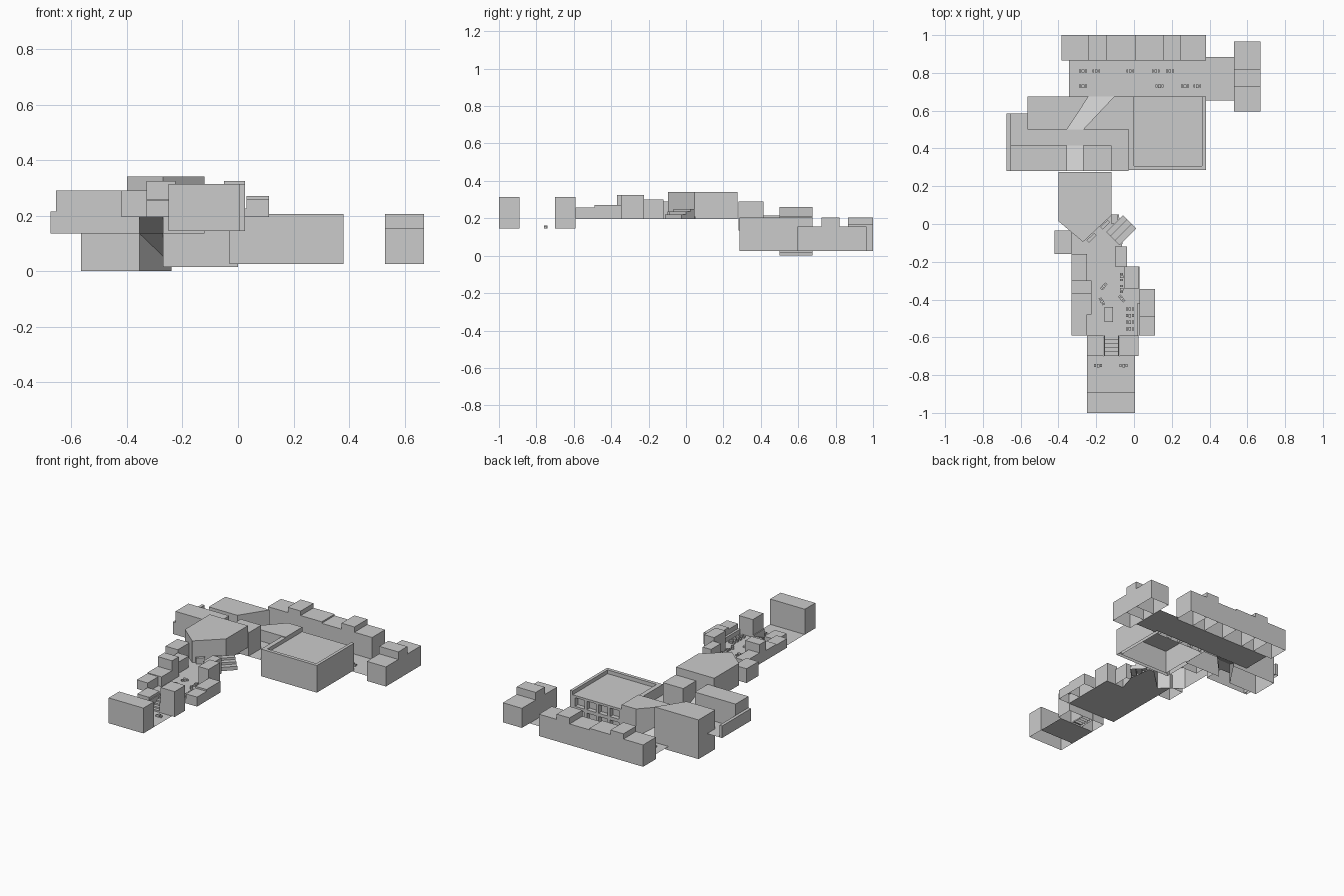
import bpy, bmesh
from math import radians, cos, sin

if "Cube" in bpy.data.objects:
    bpy.data.objects.remove(bpy.data.objects["Cube"])


def mesh_object(name, bm):
    bmesh.ops.recalc_face_normals(bm, faces=bm.faces)
    me = bpy.data.meshes.new(name)
    bm.to_mesh(me)
    bm.free()
    ob = bpy.data.objects.new(name, me)
    bpy.context.collection.objects.link(ob)
    return ob


def add_prism(bm, pts, z0, z1):
    """Extruded outline, left open underneath."""
    lo = [bm.verts.new((x, y, z0)) for x, y in pts]
    hi = [bm.verts.new((x, y, z1)) for x, y in pts]
    bm.faces.new(hi)
    n = len(pts)
    for i in range(n):
        j = (i + 1) % n
        bm.faces.new((lo[i], lo[j], hi[j], hi[i]))


def rect(x0, x1, y0, y1):
    return [(x0, y0), (x1, y0), (x1, y1), (x0, y1)]


def turned(cx, cy, w, d, ang, ox=0, oy=0):
    c, s = cos(radians(ang)), sin(radians(ang))
    return [(cx + c * (x + ox) - s * (y + oy), cy + s * (x + ox) + c * (y + oy))
            for x, y in rect(-w / 2, w / 2, -d / 2, d / 2)]


def prism(name, pts, z0, z1):
    bm = bmesh.new()
    add_prism(bm, pts, z0, z1)
    return mesh_object(name, bm)


def box(name, x0, x1, y0, y1, z0, z1):
    return prism(name, rect(x0, x1, y0, y1), z0, z1)


def sheet(name, pts):
    bm = bmesh.new()
    f = bm.faces.new([bm.verts.new(p) for p in pts])
    ob = mesh_object(name, bm)
    if len(pts) > 2 and ob.data.polygons[0].normal.z < 0:
        ob.data.flip_normals()
    return ob


def ground(name, pts, z):
    return sheet(name, [(x, y, z) for x, y in pts])


LOW, STREET, UP, FRONT = 0.025, 0.135, 0.195, 0.145

# Lower plaza with the back row and the east block
ground("lower_plaza", [(-.345, .675), (.38, .675), (.38, .655), (.53, .655), (.53, .885),
                       (.38, .885), (.38, .865), (-.345, .865)], LOW)
row_x = [-.385, -.24, -.145, .01, .155, .25, .38]
row_h = [.17, .205, .175, .165, .205, .17]
for a, b, h in zip(row_x, row_x[1:], row_h):
    box("back_row_house", a, b, .865, 1, LOW, h)
for a, b, h in [(.595, .725, .155), (.725, .82, .205), (.82, .965, .155)]:
    box("east_house", .53, .67, a, b, LOW, h)

# Large hall: parapet walls on three sides, sunken roof, windowed back
box("hall_front_wall", -.03, .38, .285, .308, LOW, .205)
box("hall_left_wall", -.03, 0, .308, .5, LOW, .205)
box("hall_inner_left_wall", -.012, 0, .5, .675, LOW, .205)
box("hall_right_wall", .36, .38, .308, .675, LOW, .205)
ground("hall_roof", rect(0, .36, .308, .675), .18)
sheet("hall_recessed_wall", [(0, .645, LOW), (.36, .645, LOW), (.36, .645, .18), (0, .645, .18)])
for z0, z1 in [(.086, .108), (.165, .18)]:
    box("hall_facade_band", 0, .36, .645, .675, z0, z1)
    ground("hall_band_soffit", rect(0, .36, .645, .675), z0)
for i in range(5):
    x = .009 + i * .0855
    box("hall_facade_pier", x - .009, x + .009, .645, .675, LOW, .165)

# Street level with the slopes up and down
ground("middle_street", rect(-.655, -.03, .415, .5), STREET)
ground("side_terrace", rect(-.655, -.565, .5, .585), STREET)
ground("street_east_end", rect(-.12, -.03, .28, .415), STREET)
box("terrace_west_wall", -.675, -.655, .28, .585, STREET, .215)
sheet("upper_slope", [(-.355, .28, UP), (-.27, .28, UP), (-.27, .415, STREET), (-.355, .415, STREET)])
sheet("lower_slope", [(-.355, .5, STREET), (-.27, .5, STREET), (-.105, .675, LOW), (-.24, .675, LOW)])
box("street_house_west", -.655, -.355, .28, .415, STREET, .29)
box("street_house_east", -.27, -.12, .28, .415, STREET, .29)
prism("corner_house_west", [(-.565, .5), (-.355, .5), (-.24, .675), (-.565, .675)], 0, .26)
prism("corner_house_east", [(-.27, .5), (0, .5), (0, .675), (-.105, .675)], .015, .21)

# Five-sided main building with its corner porch
prism("main_building", [(-.4, .275), (-.4, .015), (-.27, -.095), (-.12, .045), (-.12, .275)], UP, .34)
for t in (-.055, .045):
    prism("porch_block", turned(-.185, -.035, .055, .018, 44, t), UP, .235)
box("side_steps", -.12, -.085, .0, .05, UP, .21)
for i, h in enumerate((.25, .235, .22)):
    prism("angled_stall_tier", turned(-.068, -.033, .125, .033, 45, 0, (1 - i) * .033), UP, h)

# Upper plaza and its houses
ground("upper_plaza", [(-.33, -.59), (.03, -.59), (.03, -.225), (-.1, -.225), (-.06, -.1),
                       (-.08, .05), (-.12, .05), (-.27, -.095), (-.33, -.04)], UP)
upper_houses = [
    (-.42, -.33, -.16, -.035, .29), (-.33, -.25, -.3, -.16, .27), (-.33, -.225, -.37, -.3, .325),
    (-.33, -.225, -.48, -.37, .26), (-.33, -.25, -.59, -.48, .255),
    (-.1, -.038, -.225, -.12, .30), (-.05, .025, -.345, -.225, .325),
    (.03, .112, -.49, -.345, .27), (.03, .112, -.59, -.49, .258), (.015, .03, -.59, -.42, .225),
]
for x0, x1, y0, y1, h in upper_houses:
    box("upper_house", x0, x1, y0, y1, UP, h)
box("plaza_basin", -.155, -.11, -.52, -.44, UP, .205)

# Gate houses, stair between them and the front plaza
box("gate_house_left", -.25, -.162, -.7, -.59, FRONT, .225)
box("gate_house_right", -.078, .025, -.7, -.59, FRONT, .313)
for x in (-.16, -.085):
    box("stair_side_wall", x, x + .006, -.7, -.59, FRONT, .21)
for i in range(5):
    y = -.7 + i * .022
    box("stair_step", -.154, -.085, y, y + .022, FRONT, FRONT + .01 * (i + 1))
ground("front_plaza", rect(-.25, .005, -.89, -.7), FRONT)
box("front_house", -.25, .005, -1, -.89, FRONT, .313)

# Small tables with a stool at each end
sets = [(x, .81, LOW, 0) for x in (-.27, -.2, -.02, .115, .19)]
sets += [(x, .73, LOW, 0) for x in (-.27, .135, .27, .335)]
sets += [(x, -.75, FRONT, 0) for x in (-.19, -.055)]
sets += [(-.022, y, UP, 0) for y in (-.45, -.485, -.52, -.555)]
sets += [(-.065, -.28, UP, 90), (-.065, -.345, UP, 90), (-.16, -.33, UP, 50),
         (-.17, -.41, UP, -60), (-.065, -.395, UP, -50)]
for x, y, z, a in sets:
    bm = bmesh.new()
    add_prism(bm, turned(x, y, .014, .018, a), z, z + .016)
    for o in (-.016, .016):
        add_prism(bm, turned(x, y, .01, .016, a, o), z, z + .01)
    mesh_object("table_set", bm)
